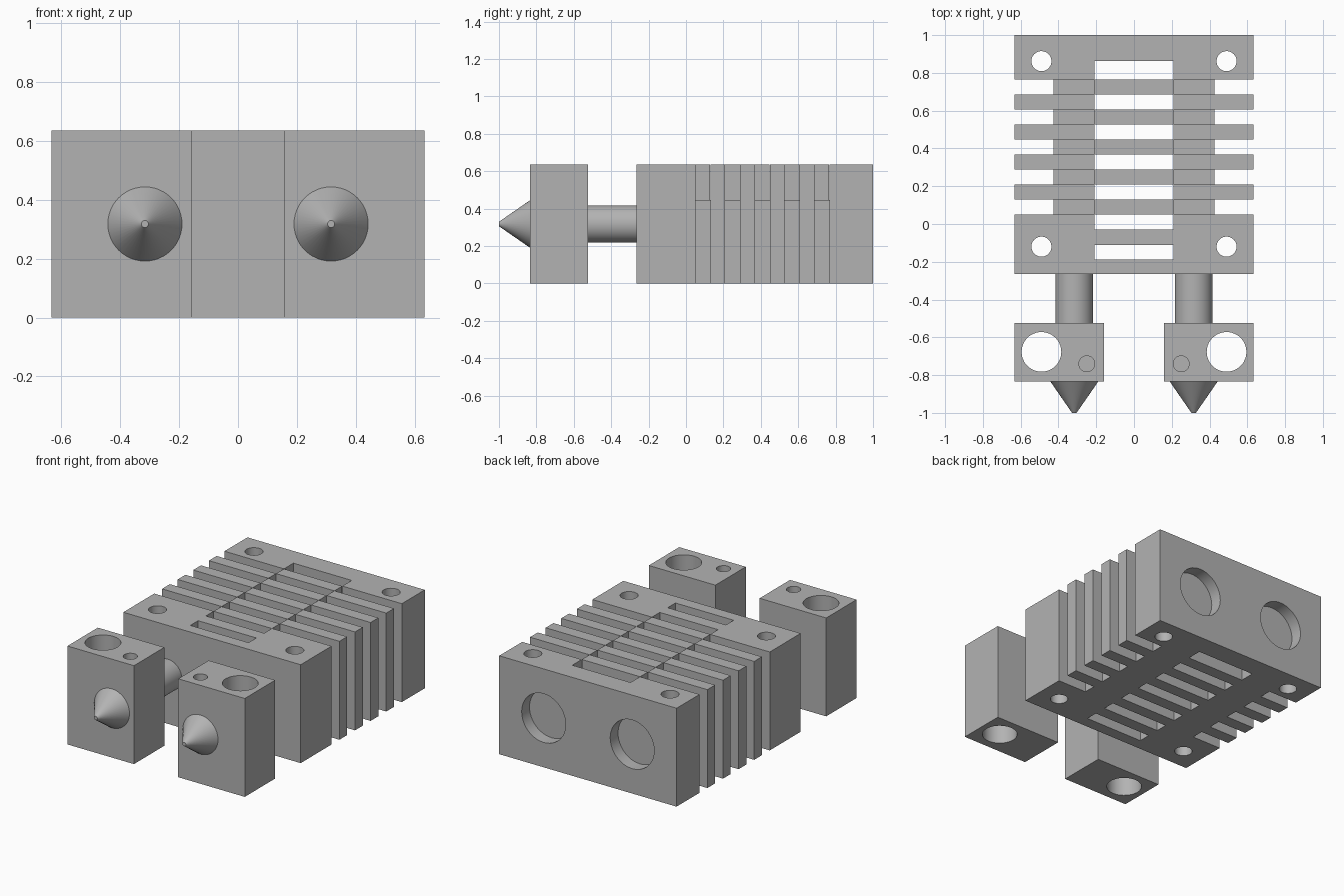
import bpy, bmesh, math
from mathutils import Matrix, Vector

if "Cube" in bpy.data.objects:
    bpy.data.objects.remove(bpy.data.objects["Cube"], do_unlink=True)

METAL = bpy.data.materials.new("plain grey metal")
METAL.use_nodes = True
GREY = (0.45, 0.45, 0.45, 1)
METAL.diffuse_color = GREY
for node in METAL.node_tree.nodes:
    if node.type == "BSDF_PRINCIPLED":
        node.inputs["Base Color"].default_value = GREY

HEIGHT = 0.635
HALF = 0.633
MID = HEIGHT / 2
BORE_X = 0.316
FRONT, BACK = -0.265, 1.0
PITCH = 0.159      # spacing of fins and slots
GAP = 0.08         # width of one groove


def add_box(bm, x0, x1, y0, y1, z0, z1):
    size = Vector((x1 - x0, y1 - y0, z1 - z0))
    centre = Vector((x0 + x1, y0 + y1, z0 + z1)) / 2
    bmesh.ops.create_cube(bm, size=1, matrix=Matrix.Translation(centre) @ Matrix.Diagonal(size).to_4x4())


def add_round(bm, start, end, r0, r1=None):
    """Cylinder or cone running from start to end."""
    a, b = Vector(start), Vector(end)
    turn = (b - a).to_track_quat("Z", "Y").to_matrix().to_4x4()
    bmesh.ops.create_cone(bm, cap_ends=True, segments=48, radius1=r0,
                          radius2=r0 if r1 is None else r1, depth=(b - a).length,
                          matrix=Matrix.Translation((a + b) / 2) @ turn)


def make(name, bm):
    mesh = bpy.data.meshes.new(name)
    bmesh.ops.recalc_face_normals(bm, faces=bm.faces)
    bm.to_mesh(mesh)
    bm.free()
    mesh.materials.append(METAL)
    obj = bpy.data.objects.new(name, mesh)
    bpy.context.collection.objects.link(obj)
    return obj


def select(obj):
    bpy.ops.object.select_all(action="DESELECT")
    obj.select_set(True)
    bpy.context.view_layer.objects.active = obj


def cut(obj, bm):
    cutter = make("cutter", bm)
    cutter.hide_render = True
    mod = obj.modifiers.new("cut", "BOOLEAN")
    mod.operation, mod.solver, mod.object = "DIFFERENCE", "EXACT", cutter
    select(obj)
    bpy.ops.object.modifier_apply(modifier=mod.name)
    bpy.data.objects.remove(cutter, do_unlink=True)


def smooth(obj):
    select(obj)
    bpy.ops.object.shade_smooth_by_angle(angle=math.radians(30))


# Heat sink body
bm = bmesh.new()
add_box(bm, -HALF, HALF, FRONT, BACK, 0, HEIGHT)
sink = make("heat_sink", bm)

# Side grooves: deep outside, stepped down to a shoulder near the middle
bm = bmesh.new()
for i in range(5):
    y = 0.05 + i * PITCH
    for side in (-1, 1):
        outline = [(0.208, 0.445), (0.425, 0.445), (0.425, -0.1),
                   (0.8, -0.1), (0.8, 0.8), (0.208, 0.8)]
        face = bm.faces.new([bm.verts.new((side * x, y, z)) for x, z in outline])
        moved = bmesh.ops.extrude_face_region(bm, geom=[face])["geom"]
        bmesh.ops.translate(bm, vec=(0, GAP, 0),
                            verts=[v for v in moved if isinstance(v, bmesh.types.BMVert)])
cut(sink, bm)

# Central slots, lying between the bridges
bm = bmesh.new()
for i in range(7):
    y = 0.05 - GAP + (i - 1) * PITCH
    add_box(bm, -0.208, 0.208, y, 0.862 if i == 6 else y + GAP - 0.001, -0.1, 0.8)
cut(sink, bm)

# Mounting holes and shallow rear sockets
bm = bmesh.new()
for side in (-1, 1):
    for y in (-0.12, 0.862):
        add_round(bm, (side * 0.49, y, -0.1), (side * 0.49, y, 0.8), 0.053)
    add_round(bm, (side * BORE_X, BACK - 0.08, MID), (side * BORE_X, BACK + 0.1, MID), 0.157)
cut(sink, bm)
smooth(sink)

for side, label in ((1, "left"), (-1, "right")):
    # Heater block with a through hole and a small blind hole
    bm = bmesh.new()
    x0, x1 = sorted((side * 0.158, side * HALF))
    add_box(bm, x0, x1, -0.835, -0.525, 0, HEIGHT)
    block = make(label + "_heater_block", bm)
    bm = bmesh.new()
    add_round(bm, (side * 0.49, -0.677, -0.1), (side * 0.49, -0.677, 0.8), 0.105)
    add_round(bm, (side * 0.25, -0.74, HEIGHT - 0.16), (side * 0.25, -0.74, 0.8), 0.042)
    cut(block, bm)
    smooth(block)

    # Tube joining block and heat sink
    bm = bmesh.new()
    add_round(bm, (side * BORE_X, -0.53, MID), (side * BORE_X, FRONT + 0.005, MID), 0.1)
    smooth(make(label + "_tube", bm))

    # Conical nozzle with a small flat tip
    bm = bmesh.new()
    add_round(bm, (side * BORE_X, -0.835, MID), (side * BORE_X, -1.0, MID), 0.126, 0.012)
    smooth(make(label + "_nozzle", bm))
